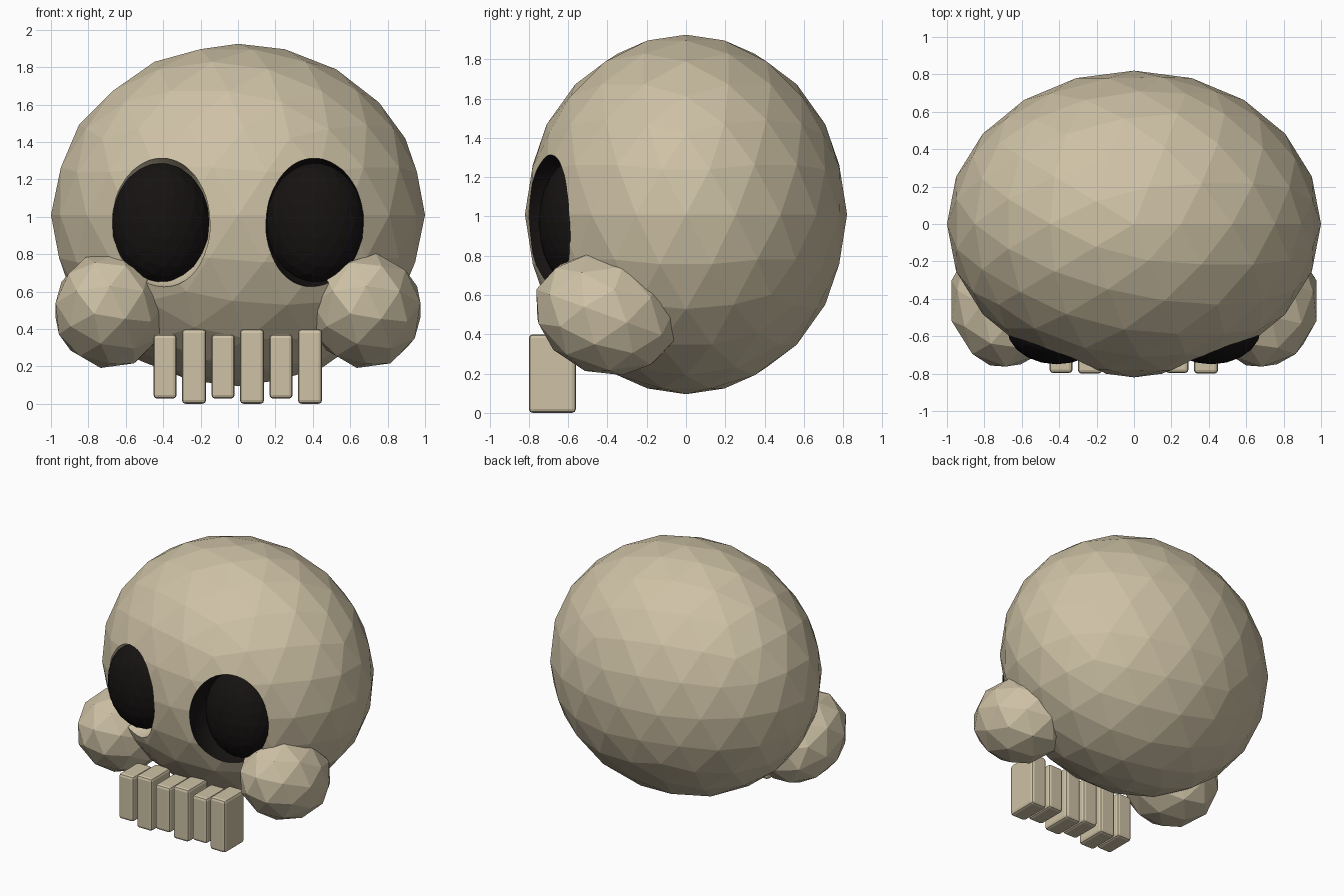
import bpy

if "Cube" in bpy.data.objects:
    bpy.data.objects.remove(bpy.data.objects["Cube"])


def material(name, rgb):
    m = bpy.data.materials.new(name)
    m.diffuse_color = (*rgb, 1)
    m.use_nodes = True
    m.node_tree.nodes["Principled BSDF"].inputs["Base Color"].default_value = m.diffuse_color
    return m


bone = material("bone", (0.62, 0.54, 0.38))
dark = material("dark", (0.008, 0.006, 0.006))


def ball(name, loc, radii, sub, mat, rot=(0, 0, 0)):
    bpy.ops.mesh.primitive_ico_sphere_add(subdivisions=sub, radius=1, location=loc, rotation=rot)
    ob = bpy.context.object
    ob.name = name
    ob.scale = radii
    ob.data.materials.append(mat)
    return ob


# cranium: faceted egg
cranium = ball("cranium", (0, 0, 1.01), (1.0, 0.82, 0.915), 3, bone)
cranium.data.materials.append(dark)

for side, s in (("left", -1), ("right", 1)):
    # eye socket carved into the cranium; only the right one is lined dark
    cutter = ball(side + "_socket_cutter", (s * 0.413, -0.70, 0.967), (0.285, 0.26, 0.347), 4,
                  dark if s > 0 else bone)
    cutter.hide_render = True
    cut = cranium.modifiers.new(side + "_socket", 'BOOLEAN')
    cut.operation = 'DIFFERENCE'
    cut.solver = 'EXACT'
    cut.material_mode = 'TRANSFER'
    cut.object = cutter
    bpy.context.view_layer.objects.active = cranium
    bpy.ops.object.modifier_apply(modifier=cut.name)
    bpy.data.objects.remove(cutter)

    # dark eye filling the socket
    ball(side + "_eye", (s * 0.413, -0.56, 0.97), (0.265, 0.19, 0.325), 3, dark)

    # cheekbone, front end tipped up
    ball(side + "_cheek", (s * 0.685, -0.41, 0.50), (0.305, 0.375, 0.305), 2, bone,
         (-0.35, 0, 0))

# row of teeth, alternating short and long
for i in range(6):
    long = i % 2
    bpy.ops.mesh.primitive_cube_add(size=1, location=(-0.39 + i * 0.155, -0.68, 0.20))
    tooth = bpy.context.object
    tooth.name = f"tooth_{i + 1}"
    tooth.scale = (0.13, 0.24, 0.40) if long else (0.124, 0.234, 0.345)
    bpy.ops.object.transform_apply(location=False, rotation=False, scale=True)
    tooth.data.materials.append(bone)
    bev = tooth.modifiers.new("soft_edges", 'BEVEL')
    bev.width = 0.02
    bev.segments = 2
